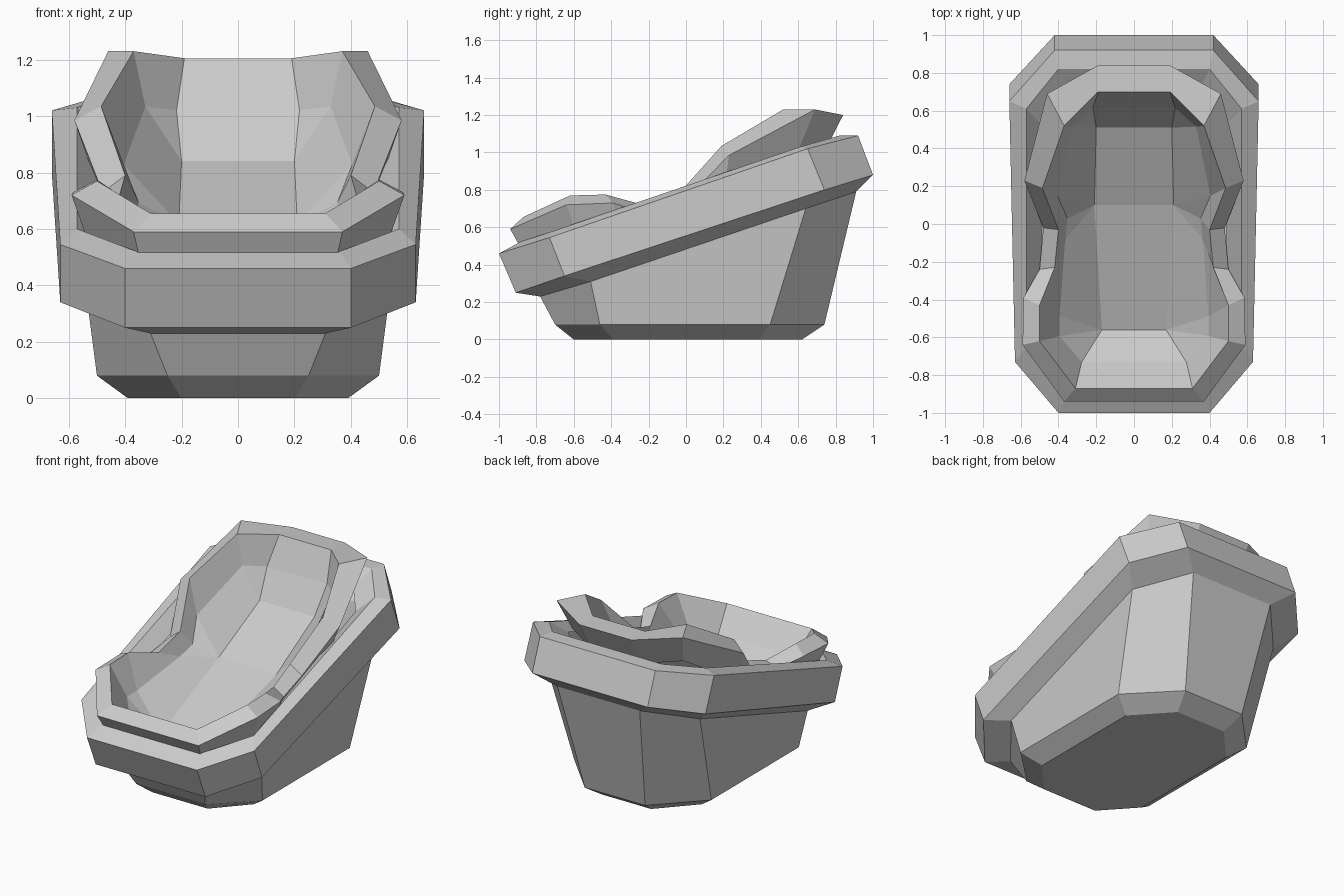
import bpy, bmesh
from mathutils import Vector

cube = bpy.data.objects.get("Cube")
if cube:
    bpy.data.objects.remove(cube, do_unlink=True)

grey = bpy.data.materials.new("plain grey")
grey.use_nodes = True
colour = (0.6, 0.6, 0.6, 1)
grey.diffuse_color = colour
grey.node_tree.nodes["Principled BSDF"].inputs["Base Color"].default_value = colour


def mirrored_ring(half):
    """Close a front-to-back half outline into a full loop."""
    right_side = [Vector(p) for p in half]
    left_side = [Vector((-p.x, p.y, p.z)) for p in reversed(right_side)]
    return right_side + left_side


def shifted(ring, scale, drop):
    return [Vector((p.x * scale, p.y * scale, p.z - drop)) for p in ring]


def add_loft(name, rings, cap_first=False):
    """Skin consecutive loops, merging points that coincide."""
    bm = bmesh.new()
    loops = [[bm.verts.new(p) for p in ring] for ring in rings]
    for low, high in zip(loops, loops[1:]):
        count = len(low)
        for i in range(count):
            j = (i + 1) % count
            bm.faces.new((low[i], low[j], high[j], high[i]))
    if cap_first:
        bm.faces.new(list(reversed(loops[0])))
    return finish(name, bm)


def finish(name, bm):
    bmesh.ops.remove_doubles(bm, verts=bm.verts[:], dist=0.001)
    bmesh.ops.recalc_face_normals(bm, faces=bm.faces[:])
    mesh = bpy.data.meshes.new(name)
    bm.to_mesh(mesh)
    bm.free()
    mesh.materials.append(grey)
    obj = bpy.data.objects.new(name, mesh)
    bpy.context.collection.objects.link(obj)
    return obj


# Tub body with a chamfered foot
foot = mirrored_ring([(.2, -.6, 0), (.39, -.39, 0), (.39, .39, 0), (.18, .62, 0)])
ankle = mirrored_ring([(.25, -.7, .08), (.5, -.46, .08), (.5, .45, .08), (.22, .74, .08)])
shoulder = mirrored_ring([(.31, -.78, .23), (.53, -.51, .31), (.55, .64, .7), (.3, .91, .79)])
add_loft("tub_body", [foot, ankle, shoulder], cap_first=True)

# Tilted rim band with a shallow ledge closing the gap to the seat
rim_low = mirrored_ring([(.4, -.91, .25), (.63, -.65, .34), (.66, .74, .8), (.42, 1, .88)])
rim_high = mirrored_ring([(.4, -1, .46), (.63, -.73, .545), (.66, .65, 1.02), (.42, .92, 1.09)])
rim_inner = mirrored_ring([(.36, -.89, .52), (.57, -.65, .6), (.57, .61, 1.03), (.4, .82, 1.09)])
add_loft("rim", [shoulder, rim_low, rim_high, rim_inner, shifted(rim_inner, .86, .08)])

# Inner seat shell: wavy lip, undercut skirt outside, hollow inside
lip_inner = mirrored_ring([
    (.31, -.87, .655), (.5, -.62, .77), (.5, -.43, .775), (.42, -.23, .72),
    (.4, -.03, .79), (.485, .19, 1.035), (.37, .52, 1.23), (.19, .7, 1.205)])
lip_outer = mirrored_ring([
    (.37, -.94, .59), (.59, -.64, .72), (.585, -.39, .73), (.5, -.24, .68),
    (.48, -.02, .73), (.58, .23, .985), (.46, .69, 1.23), (.19, .84, 1.2)])
front_floor, mid_floor, back_floor = (.17, -.56, .38), (.21, .1, .62), (.2, .51, .84)
floor = mirrored_ring([front_floor] * 3 + [mid_floor] * 3 + [back_floor] * 2)

# The hollow bulges a little below a straight line from lip to floor
wall = []
for lip_point, floor_point in zip(lip_inner, floor):
    middle = lip_point.lerp(floor_point, .45)
    middle.x *= 1.12
    middle.z -= .02
    wall.append(middle)
skirt = shifted(lip_outer, .88, .2)
add_loft("seat_shell", [skirt, lip_outer, lip_inner, wall, floor])

# Floor panels of the seat
bm = bmesh.new()
rows = [[bm.verts.new((side * x, y, z)) for side in (-1, 1)]
        for x, y, z in (front_floor, mid_floor, back_floor)]
for near, far in zip(rows, rows[1:]):
    bm.faces.new((near[0], near[1], far[1], far[0]))
finish("seat_floor", bm)
